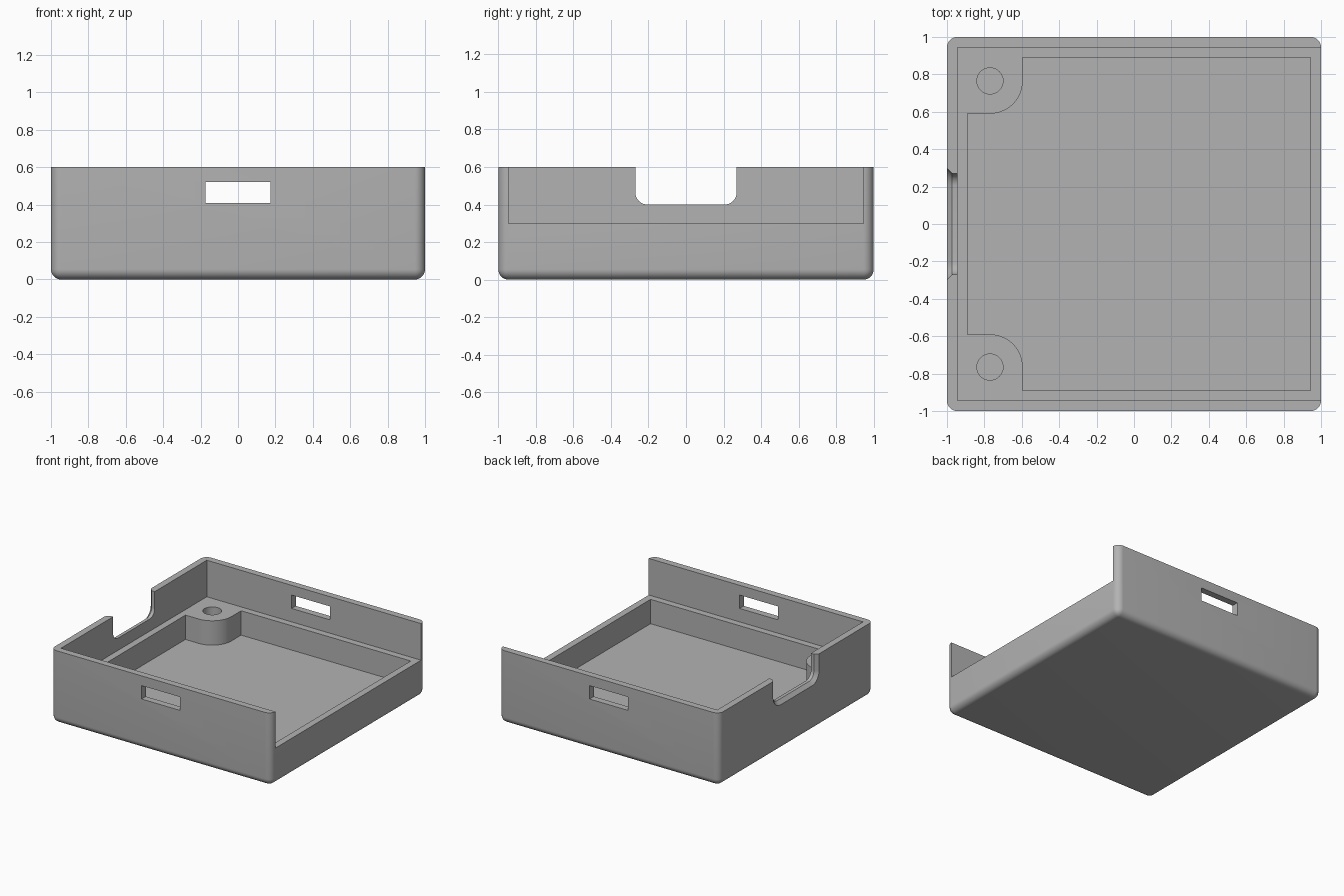
import bpy, bmesh
from math import sin, cos, pi, radians

old = bpy.data.objects.get("Cube")
if old:
    bpy.data.objects.remove(old, do_unlink=True)

WALL, HEIGHT, LEDGE, FLOOR = 0.055, 0.6, 0.3, 0.1
BOSS_X, BOSS_Y, BOSS_R = -0.77, 0.765, 0.175

grey = bpy.data.materials.new("plain grey")
grey.use_nodes = True
colour = (0.45, 0.45, 0.45, 1)
grey.diffuse_color = colour
grey.node_tree.nodes["Principled BSDF"].inputs["Base Color"].default_value = colour


def finish(name, bm):
    bmesh.ops.recalc_face_normals(bm, faces=bm.faces)
    mesh = bpy.data.meshes.new(name)
    bm.to_mesh(mesh)
    bm.free()
    mesh.materials.append(grey)
    obj = bpy.data.objects.new(name, mesh)
    bpy.context.collection.objects.link(obj)
    return obj


def loft(name, rings):
    """Closed solid through a row of matching outlines."""
    bm = bmesh.new()
    rows = [[bm.verts.new(p) for p in ring] for ring in rings]
    n = len(rows[0])
    for a, b in zip(rows, rows[1:]):
        for i in range(n):
            j = (i + 1) % n
            bm.faces.new((a[i], a[j], b[j], b[i]))
    bm.faces.new(rows[0])
    bm.faces.new(rows[-1])
    return finish(name, bm)


def box(name, x0, x1, y0, y1, z0, z1):
    outline = [(x0, y0), (x1, y0), (x1, y1), (x0, y1)]
    return loft(name, [[(x, y, z) for x, y in outline] for z in (z0, z1)])


def arc(cx, cy, r, start, end, steps=16):
    angles = [radians(start + (end - start) * i / steps) for i in range(steps + 1)]
    return [(cx + r * cos(a), cy + r * sin(a)) for a in angles]


# Outer shell: block with rounded upright and bottom edges
tray = box("tray", -1, 1, -1, 1, 0, HEIGHT)
bm = bmesh.new()
bm.from_mesh(tray.data)
edges = [e for e in bm.edges if min(v.co.z for v in e.verts) < 0.01]
bmesh.ops.bevel(bm, geom=edges, offset=WALL, segments=8, profile=0.5, affect='EDGES')
bm.to_mesh(tray.data)
bm.free()

# Upper recess, open on the +x side
cutters = [box("upper_recess", -1 + WALL, 1.2, -1 + WALL, 1 - WALL, LEDGE, 0.8)]

# Lower pocket, leaving a round-nosed screw post in two corners
inner = 1 - 2 * WALL
front = [(-inner, -BOSS_Y + BOSS_R)] + arc(BOSS_X, -BOSS_Y, BOSS_R, 90, 0) + [
    (BOSS_X + BOSS_R, -inner), (1 - WALL, -inner)]
outline = front + [(x, -y) for x, y in reversed(front)]
cutters.append(loft("lower_pocket", [[(x, y, z) for x, y in outline] for z in (FLOOR, 0.4)]))

# Screw holes
for side in (-1, 1):
    circle = arc(BOSS_X, side * BOSS_Y, 0.07, 0, 360, 32)[:-1]
    cutters.append(loft("screw_hole", [[(x, y, z) for x, y in circle] for z in (FLOOR, 0.4)]))

# Slots through the front and back walls
for side in (-1, 1):
    y0, y1 = sorted((side * 0.92, side * 1.1))
    cutters.append(box("clip_slot", -0.175, 0.175, y0, y1, 0.41, 0.52))


# Cable notch in the -x wall, flared on the outside
def notch_ring(x, grow):
    r = 0.065 + grow
    half = 0.27 + grow
    right = arc(half - r, 0.4 - grow + r, r, -90, 0, 8) + [(half, 0.8)]
    left = [(-y, z) for y, z in reversed(right)]
    return [(x, y, z) for y, z in right + left]


cutters.append(loft("cable_notch", [
    notch_ring(-0.92, 0), notch_ring(-0.972, 0), notch_ring(-1.03, 0.058)]))

# Carve the shell
bpy.context.view_layer.objects.active = tray
for cutter in cutters:
    mod = tray.modifiers.new("carve", 'BOOLEAN')
    mod.operation = 'DIFFERENCE'
    mod.solver = 'EXACT'
    mod.object = cutter
    bpy.ops.object.modifier_apply(modifier=mod.name)
    bpy.data.objects.remove(cutter, do_unlink=True)

bpy.ops.object.select_all(action='DESELECT')
tray.select_set(True)
bpy.ops.object.shade_smooth_by_angle(angle=radians(30))
